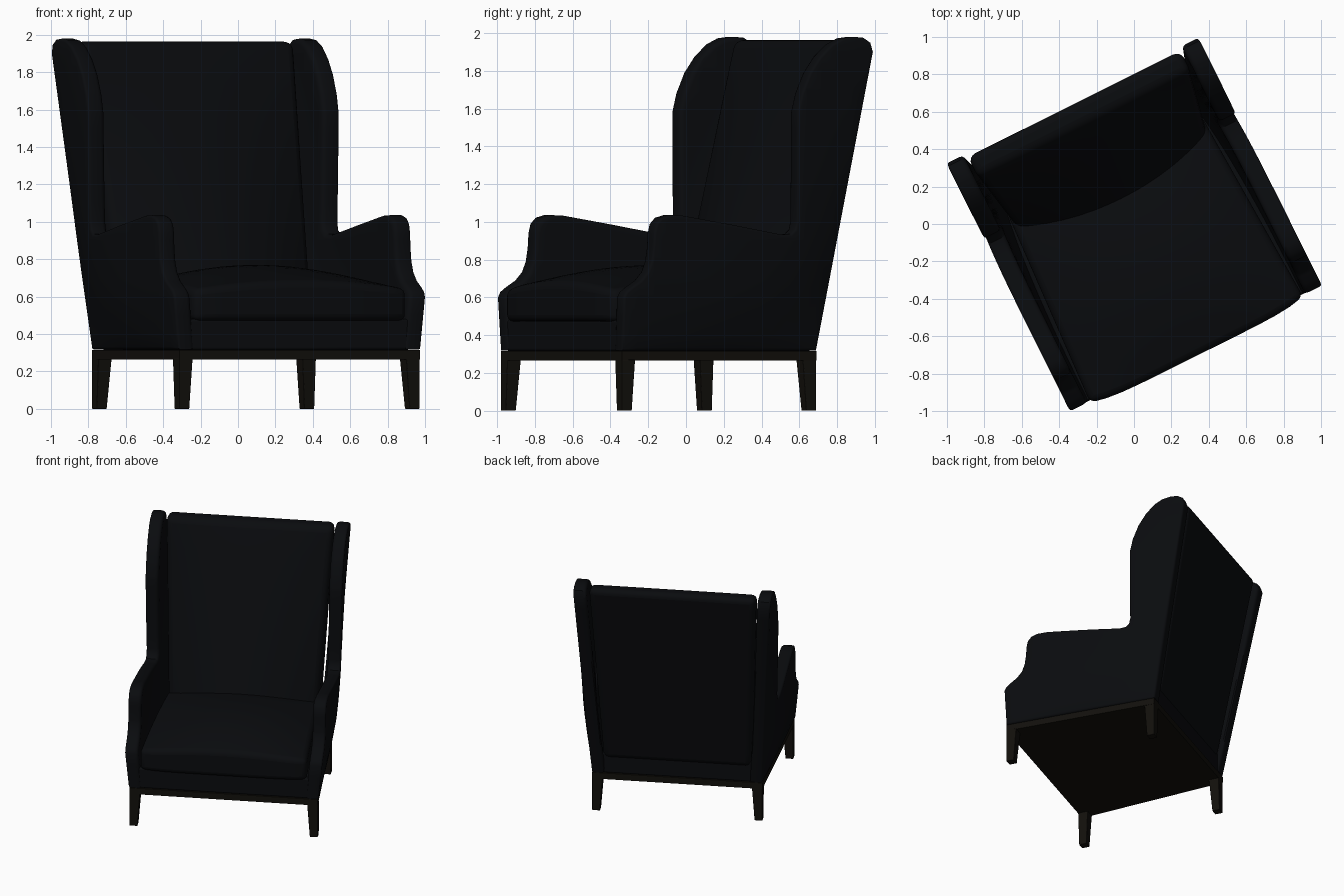
import bpy, bmesh, math

if "Cube" in bpy.data.objects:
    bpy.data.objects.remove(bpy.data.objects["Cube"])

TURN = math.radians(26.5)   # whole chair is turned about z


def material(name, rgb):
    m = bpy.data.materials.new(name)
    m.diffuse_color = (*rgb, 1)
    m.use_nodes = True
    m.node_tree.nodes["Principled BSDF"].inputs["Base Color"].default_value = m.diffuse_color
    return m


FABRIC = material("black_fabric", (0.003, 0.0035, 0.0045))
WOOD = material("dark_wood", (0.006, 0.005, 0.0035))


def finish(name, bm, mat, bevel=0, mirror=False):
    bmesh.ops.recalc_face_normals(bm, faces=bm.faces)
    me = bpy.data.meshes.new(name)
    bm.to_mesh(me)
    bm.free()
    ob = bpy.data.objects.new(name, me)
    bpy.context.collection.objects.link(ob)
    me.materials.append(mat)
    ob.rotation_euler.z = TURN
    if bevel:
        b = ob.modifiers.new("soft_edges", 'BEVEL')
        b.width, b.segments = bevel, 4
        b.limit_method, b.angle_limit = 'ANGLE', math.radians(42)
    if mirror:
        ob.modifiers.new("mirror", 'MIRROR')
    bpy.ops.object.select_all(action='DESELECT')
    ob.select_set(True)
    bpy.context.view_layer.objects.active = ob
    bpy.ops.object.shade_smooth_by_angle(angle=math.radians(35))
    return ob


def slab(name, n, low, high, mat, bevel=0, mirror=False):
    """Closed slab between two n x n patches; u and v run from -1 to 1."""
    bm = bmesh.new()
    t = [2 * i / n - 1 for i in range(n + 1)]
    a, b = [[[bm.verts.new(f(u, v)) for v in t] for u in t] for f in (low, high)]
    for g in (a, b):
        for i in range(n):
            for j in range(n):
                bm.faces.new((g[i][j], g[i + 1][j], g[i + 1][j + 1], g[i][j + 1]))
    for i in range(n):
        for k in (0, n):
            bm.faces.new((a[i][k], a[i + 1][k], b[i + 1][k], b[i][k]))
            bm.faces.new((a[k][i], a[k][i + 1], b[k][i + 1], b[k][i]))
    return finish(name, bm, mat, bevel, mirror)


def back_y(z):
    return 0.448 + 0.18 * (z - 0.31)


def mix(a, b, t):
    return a + (b - a) * (t + 1) / 2


def side_x(y, z):
    """Outer surface of the side panels: upright arm, flared back edge."""
    rise = min(max((z - 0.31) / 0.55, 0), 1)
    front = 0.724 + 0.029 * min(max((z - 0.31) / 0.3, 0), 1)
    back = 0.65 + 0.1 * (z - 0.31) / 1.59
    s = min(max((y + 0.74) / (back_y(z) + 0.74), 0), 1)
    return front + (min(back, 0.753) - front) * s ** (1 + 6 * rise)


# Side panels: arm and wing in one profile (y, z), then bent outwards
profile = [(-0.738, 0.318), (-0.743, 0.60), (-0.728, 0.63), (-0.695, 0.655),
           (-0.64, 0.69), (-0.60, 0.735), (-0.578, 0.79), (-0.567, 0.86),
           (-0.562, 0.94), (-0.55, 0.99), (-0.52, 1.022), (-0.47, 1.036),
           (-0.39, 1.033), (-0.10, 0.985), (0.20, 0.932), (0.25, 0.935),
           (0.278, 0.96), (0.287, 1.0), (0.288, 1.25), (0.288, 1.58),
           (0.312, 1.68), (0.36, 1.79), (0.42, 1.875), (0.49, 1.94),
           (0.555, 1.972), (0.62, 1.98), (0.68, 1.975), (0.72, 1.95),
           (0.737, 1.90), (back_y(0.318), 0.318)]
bm = bmesh.new()
outer = [bm.verts.new((0, y, z)) for y, z in profile]
inner = [bm.verts.new((-0.1, y, z)) for y, z in profile]
caps = [bm.faces.new(outer), bm.faces.new(inner[::-1])]
for i in range(len(profile)):
    j = (i + 1) % len(profile)
    bm.faces.new((outer[i], inner[i], inner[j], outer[j]))
bmesh.ops.recalc_face_normals(bm, faces=bm.faces)
for x, width in ((0, 0.014), (-0.1, 0.026)):
    rim = [e for e in bm.edges if all(abs(v.co.x - x) < 1e-5 for v in e.verts)]
    bmesh.ops.bevel(bm, geom=rim, offset=width, segments=3, profile=0.5,
                    affect='EDGES', clamp_overlap=True)
cuts = [((0, -0.65 + 0.09 * k, 0), (0, 1, 0)) for k in range(16)]
cuts += [((0, 0, 0.4 + 0.1 * k), (0, 0, 1)) for k in range(16)]
for co, no in cuts:
    bmesh.ops.bisect_plane(bm, geom=bm.verts[:] + bm.edges[:] + bm.faces[:],
                           dist=1e-5, plane_co=co, plane_no=no)
for v in bm.verts:
    v.co.x += side_x(v.co.y, v.co.z)
finish("side_panels", bm, FABRIC, 0, True)


# Trapezoid plan shared by the wooden frame and the upholstered rail
def plan(z, inset=0.0):
    return lambda u, v: (u * (mix(0.718, 0.65, v) - inset),
                         mix(-0.738 + inset * 0.1, 0.448 - inset * 0.1, v), z)


slab("wood_frame", 1, plan(0.265), plan(0.315), WOOD)
slab("seat_rail", 1, plan(0.316, 0.05), plan(0.48, 0.05), FABRIC, 0.012)

# Tapered legs with straight outer corners
for name, x, y, d in (("front_legs", 0.718, -0.738, 1), ("back_legs", 0.65, 0.448, -1)):
    def ring(z, s):
        return lambda u, v: (x - s * (u + 1) / 2, y + d * s * (v + 1) / 2, z)
    slab(name, 1, ring(0, 0.06), ring(0.27, 0.08), WOOD, 0.004, True)


# Domed seat cushion
def seat(top):
    def f(u, v):
        dome = 1 - u * u
        x = u * mix(0.636, 0.58, v)
        y = mix(-0.75 - 0.03 * (1 - u ** 6), 0.36, v)
        z = 0.472
        if top:
            z = 0.64 + 0.04 * dome + 0.09 * (0.3 + 0.7 * dome) * (1 - v * v)
        return x, y, z
    return f


slab("seat_cushion", 14, seat(False), seat(True), FABRIC, 0.035)


# Leaning backrest, bulging at the lower front
def rest(front):
    def f(u, v):
        h = (v + 1) / 2
        z = mix(0.435, 1.963, v)
        y = back_y(z) - 0.02
        if front:
            y = 0.30 + 0.245 * (z - 0.77) - 0.165 * (1 - u * u) * (1 - h) ** 0.8
        return u * mix(0.565, 0.638, v), y, z
    return f


slab("backrest", 14, rest(True), rest(False), FABRIC, 0.045)
